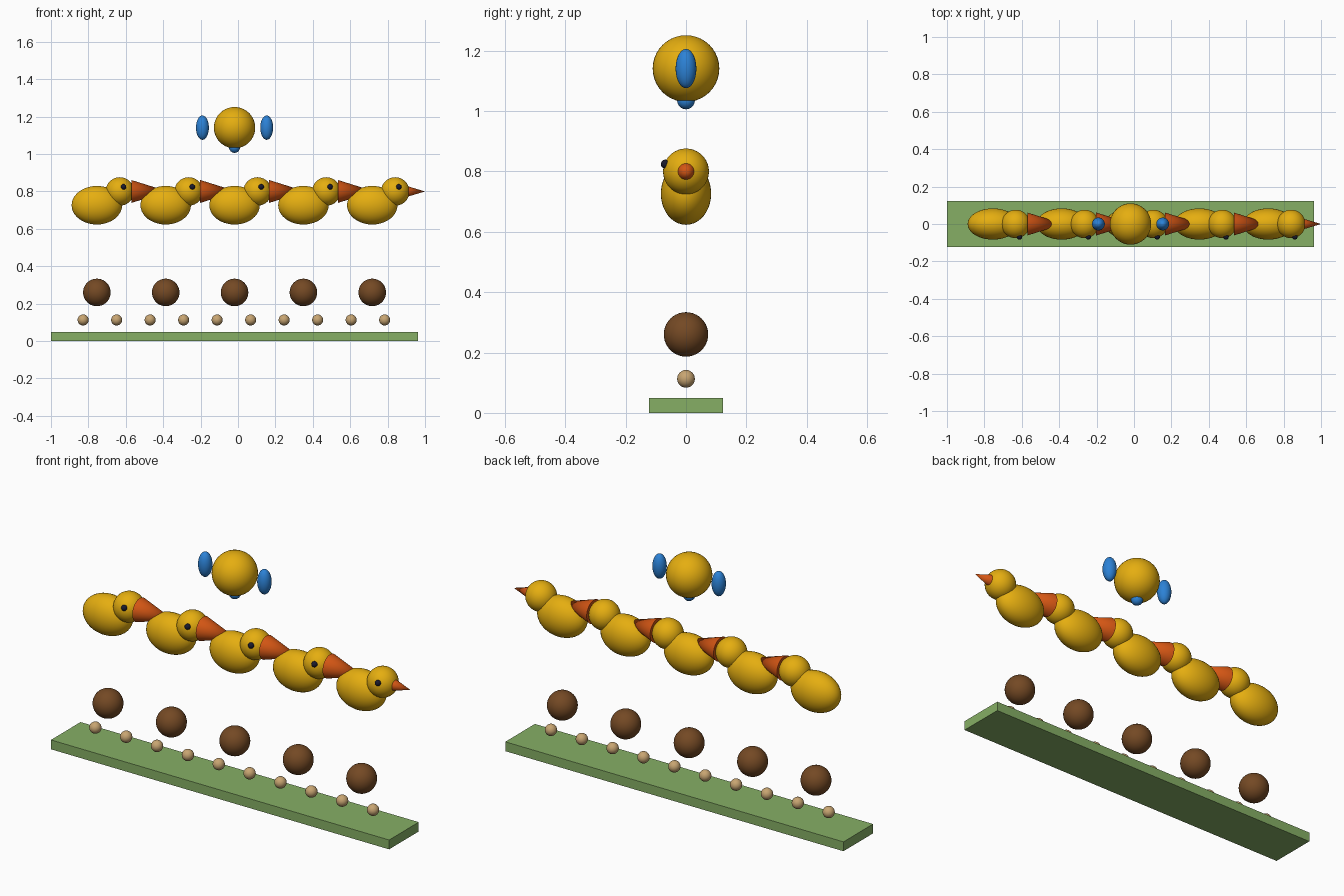
import bpy, math

if "Cube" in bpy.data.objects:
    bpy.data.objects.remove(bpy.data.objects["Cube"])

U = 2 / 8.15            # design unit: base is 8 units long, beak tip overhangs it
CX = -1 + 4 * U         # x of the row's middle


def mat(name, r, g, b):
    m = bpy.data.materials.new(name)
    lin = [(c / 255 / 12.92) if c < 11 else ((c / 255 + 0.055) / 1.055) ** 2.4 for c in (r, g, b)]
    m.diffuse_color = (*lin, 1)
    m.use_nodes = True
    m.node_tree.nodes["Principled BSDF"].inputs["Base Color"].default_value = m.diffuse_color
    return m


YELLOW = mat("yellow", 229, 174, 16)
ORANGE = mat("orange", 212, 86, 20)
BROWN = mat("brown", 116, 73, 36)
TAN = mat("tan", 200, 165, 114)
GREEN = mat("green", 134, 175, 101)
BLUE = mat("blue", 44, 130, 214)
DARK = mat("dark navy", 26, 26, 46)


def finish(name, material, smooth=True):
    ob = bpy.context.object
    ob.name = name
    ob.data.materials.append(material)
    bpy.ops.object.transform_apply(location=False, rotation=True, scale=True)
    if smooth:
        bpy.ops.object.shade_smooth_by_angle(angle=math.radians(40))
    return ob


def place(x, y, z):
    return (CX + x * U, y * U, z * U)


def ball(name, material, at, radii, seg=40):
    bpy.ops.mesh.primitive_uv_sphere_add(segments=seg, ring_count=seg // 2, radius=U, location=place(*at))
    bpy.context.object.scale = radii
    return finish(name, material)


def cone_x(name, material, base_x, z, radius, length):
    # cone with its tip pointing along +x
    bpy.ops.mesh.primitive_cone_add(vertices=40, radius1=radius * U, radius2=0, depth=length * U,
                                    location=place(base_x + length / 2, 0, z),
                                    rotation=(0, math.pi / 2, 0))
    return finish(name, material)


# Base strip
bpy.ops.mesh.primitive_cube_add(size=U, location=place(0, 0, 0.1))
bpy.context.object.scale = (8, 1, 0.2)
finish("base", GREEN, smooth=False)

# Row of small beads
for i in range(10):
    ball(f"small_bead_{i + 1}", TAN, (-3.3 + 0.73 * i, 0, 0.46), (0.12,) * 3, 24)

# Five brown balls, each with a bird above
for i in range(5):
    x = -3 + 1.5 * i
    n = i + 1
    ball(f"brown_ball_{n}", BROWN, (x, 0, 1.06), (0.3,) * 3)
    ball(f"bird_body_{n}", YELLOW, (x, 0, 2.96), (0.55, 0.34, 0.42))
    ball(f"bird_head_{n}", YELLOW, (x + 0.5, 0, 3.26), (0.31,) * 3)
    ball(f"bird_eye_{n}", DARK, (x + 0.58, -0.28, 3.36), (0.06,) * 3, 20)
    cone_x(f"bird_beak_{n}", ORANGE, x + 0.75, 3.26, 0.12, 0.4)
    # larger cone linking to the next bird
    if i < 4:
        cone_x(f"link_cone_{n}", ORANGE, x + 0.75, 3.26, 0.25, 0.8)

# Floating yellow ball with blue side pods and a blue knob beneath
ball("top_ball", YELLOW, (0, 0, 4.65), (0.45,) * 3)
for side, label in ((-1, "left"), (1, "right")):
    ball(f"side_pod_{label}", BLUE, (0.7 * side, 0, 4.65), (0.14, 0.14, 0.265))
ball("bottom_knob", BLUE, (0, 0, 4.22), (0.12,) * 3, 24)
